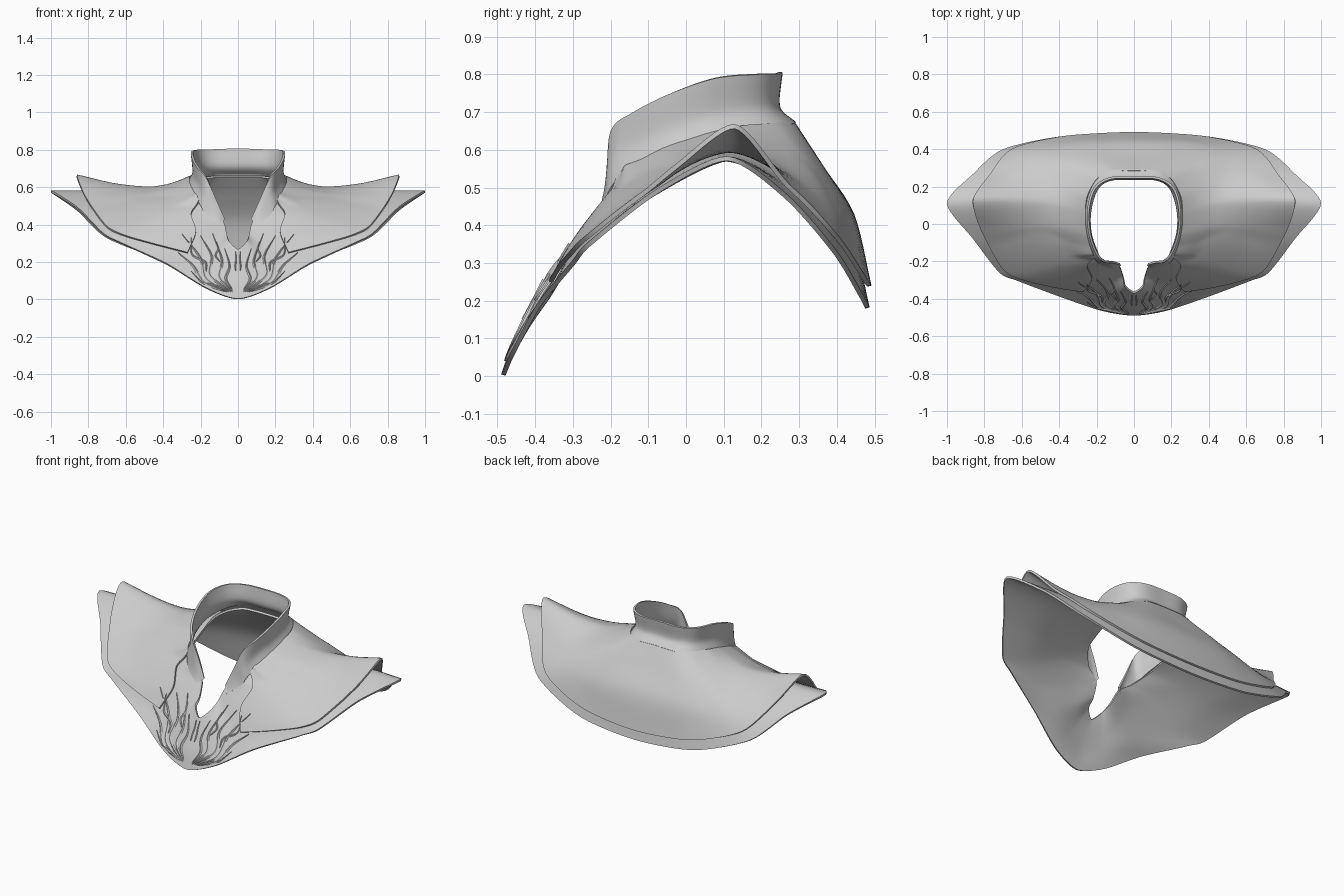
import bpy, math
from mathutils import Vector
from mathutils.bvhtree import BVHTree

grey = bpy.data.materials.new("plain_grey")
grey.diffuse_color = (0.6, 0.6, 0.6, 1)


def spline(pts, steps, ghost_start=None, ghost_end=None, tension=0.45):
    """Smooth curve through the points."""
    p = [Vector(q) for q in pts]
    p = [ghost_start or 2 * p[0] - p[1]] + p + [ghost_end or 2 * p[-1] - p[-2]]
    out = []
    for k in range(1, len(p) - 2):
        m0, m1 = (p[k + 1] - p[k - 1]) * tension, (p[k + 2] - p[k]) * tension
        for s in range(steps):
            t = s / steps
            out.append((2*t**3 - 3*t*t + 1) * p[k] + (t**3 - 2*t*t + t) * m0
                       + (3*t*t - 2*t**3) * p[k + 1] + (t**3 - t*t) * m1)
    return out + [p[-2]]


def flip(v):
    return Vector((-v[0], v[1], v[2]))


def loft(sections, across=6, along=8, tension=0.4):
    """Half surface from cross-sections, ordered front to back."""
    rows = [spline(s, across) for s in sections]
    cols = []
    for j in range(len(rows[0])):
        c = [r[j] for r in rows]
        g0 = flip(c[1]) if abs(c[0].x) < 1e-6 else None
        g1 = flip(c[-2]) if abs(c[-1].x) < 1e-6 else None
        cols.append(spline(c, along, g0, g1, tension))
    n, m = len(cols[0]), len(cols)
    verts = [cols[j][i] for i in range(n) for j in range(m)]
    faces = [(i*m + j, i*m + j + 1, (i+1)*m + j + 1, (i+1)*m + j)
             for i in range(n - 1) for j in range(m - 1)]
    return verts, faces


def add_part(name, verts, faces, thickness=0.0):
    """Mirrored object, thickened towards its inner side."""
    me = bpy.data.meshes.new(name)
    me.from_pydata([tuple(v) for v in verts], [], faces)
    me.materials.append(grey)
    ob = bpy.data.objects.new(name, me)
    bpy.context.collection.objects.link(ob)
    mir = ob.modifiers.new("mirror", 'MIRROR')
    mir.merge_threshold = 0.0005
    if thickness:
        sol = ob.modifiers.new("thickness", 'SOLIDIFY')
        sol.thickness, sol.offset = thickness, -1
    bpy.ops.object.select_all(action='DESELECT')
    ob.select_set(True)
    bpy.context.view_layer.objects.active = ob
    bpy.ops.object.convert(target='MESH')
    bpy.ops.object.shade_smooth_by_angle(angle=math.radians(40))
    return ob


# Lower mantle: sections from the neck opening to the hem, front to back
lower = [
    [(0, -.37, .27), (0, -.405, .20), (0, -.457, .10), (0, -.49, .005)],
    [(.05, -.335, .315), (.09, -.385, .225), (.13, -.43, .135), (.17, -.465, .063)],
    [(.06, -.28, .35), (.16, -.33, .285), (.26, -.37, .215), (.38, -.395, .192)],
    [(.08, -.23, .42), (.22, -.27, .38), (.42, -.31, .315), (.62, -.305, .302)],
    [(.15, -.21, .47), (.32, -.20, .46), (.54, -.24, .388), (.72, -.26, .355)],
    [(.22, -.13, .54), (.42, -.09, .52), (.63, -.09, .49), (.86, -.08, .495)],
    [(.24, .03, .60), (.50, .08, .582), (.75, .11, .582), (1.0, .11, .583)],
    [(.235, .12, .635), (.45, .20, .565), (.65, .26, .51), (.86, .268, .482)],
    [(.20, .20, .65), (.37, .31, .545), (.53, .37, .435), (.70, .40, .332)],
    [(.13, .25, .66), (.21, .34, .55), (.30, .42, .41), (.38, .47, .215)],
    [(0, .26, .66), (0, .345, .555), (0, .432, .415), (0, .487, .182)],
]
low_v, low_f = loft(lower)
add_part("lower_mantle", low_v, low_f, 0.012)

# Upper mantle: open at the front, shorter, with raised shoulder points
upper = [
    [(.21, -.185, .53), (.25, -.215, .45), (.225, -.29, .36), (.27, -.36, .25)],
    [(.215, -.17, .545), (.30, -.20, .47), (.36, -.27, .36), (.44, -.335, .295)],
    [(.22, -.16, .56), (.35, -.17, .495), (.48, -.24, .40), (.62, -.285, .345)],
    [(.235, -.12, .575), (.40, -.10, .53), (.56, -.15, .46), (.71, -.225, .395)],
    [(.25, -.05, .61), (.45, -.01, .575), (.63, -.02, .555), (.82, -.03, .56)],
    [(.26, .06, .645), (.45, .11, .605), (.65, .13, .62), (.86, .13, .668)],
    [(.25, .15, .665), (.43, .21, .585), (.61, .26, .54), (.775, .26, .525)],
    [(.20, .24, .672), (.34, .325, .56), (.49, .385, .45), (.65, .395, .37)],
    [(.12, .28, .678), (.20, .36, .56), (.28, .435, .43), (.36, .47, .27)],
    [(0, .285, .68), (0, .362, .56), (0, .446, .43), (0, .492, .24)],
]
up_v, up_f = loft(upper)
low_tree = BVHTree.FromPolygons(low_v, low_f)
for k, v in enumerate(up_v):            # keep the upper layer clear of the lower
    loc, nrm, _, _ = low_tree.find_nearest(v)
    gap = (v - loc).dot(nrm)
    if gap < 0.015:
        w = v + nrm * (0.015 - gap)
        if abs(v.x) < 1e-6:
            w.x = 0
        up_v[k] = w
add_part("upper_mantle", up_v, up_f, 0.012)

# Standing collar: sections from rim to flared base, front to back
collar = [
    [(.07, -.22, .43), (.085, -.235, .41), (.10, -.25, .395)],
    [(.11, -.21, .52), (.13, -.218, .49), (.17, -.22, .45)],
    [(.17, -.20, .65), (.18, -.20, .57), (.20, -.20, .50)],
    [(.215, -.14, .70), (.21, -.14, .61), (.225, -.155, .545)],
    [(.245, -.04, .75), (.239, -.045, .655), (.258, -.05, .595)],
    [(.25, .08, .79), (.24, .07, .695), (.262, .075, .638)],
    [(.215, .195, .80), (.203, .19, .71), (.222, .215, .66)],
    [(.13, .25, .802), (.13, .243, .715), (.14, .283, .67)],
    [(0, .255, .806), (0, .249, .715), (0, .29, .675)],
]
add_part("collar", *loft(collar, 6, 6, 0.5), 0.012)

# Flame relief on the chest: tapered ridges laid on the surface (x, z paths)
off = len(low_v)
chest = BVHTree.FromPolygons(
    low_v + up_v, low_f + [tuple(i + off for i in f) for f in up_f])


def on_chest(x, z, lift):
    loc, nrm, _, _ = chest.ray_cast(Vector((x, -1, z)), Vector((0, 1, 0)))
    if loc is None:
        loc, nrm, _, _ = chest.find_nearest(Vector((x, -.4, z)))
    return loc + nrm * lift


flames = [
    ([(.012, .15), (.014, .18), (.010, .22), (.012, .255)], .005),
    ([(.03, .05), (.065, .11), (.045, .18), (.07, .27)], .009),
    ([(.03, .04), (.10, .12), (.085, .21), (.135, .35)], .010),
    ([(.04, .04), (.15, .13), (.14, .23), (.20, .34)], .010),
    ([(.05, .04), (.17, .11), (.20, .22), (.30, .35)], .011),
    ([(.06, .04), (.18, .09), (.24, .18), (.32, .25)], .010),
    ([(.08, .045), (.14, .08), (.19, .09), (.25, .15)], .008),
    ([(.095, .20), (.12, .235), (.105, .27), (.115, .31)], .006),
    ([(.17, .15), (.175, .20), (.245, .24), (.25, .33)], .007),
]
fv, ff = [], []
for path, width in flames:
    pts = spline([(x, 0, z) for x, z in path], 6)
    base, last = len(fv), len(pts) - 1
    for i, p in enumerate(pts):
        d = (pts[min(i + 1, last)] - pts[max(i - 1, 0)]).normalized()
        w = width * (0.08 + math.sin(math.pi * (i / last) ** 0.7))
        side = Vector((d.z, 0, -d.x)) * w
        for k, lift in ((1, -.002), (0, .005), (-1, -.002)):
            q = p + side * k
            fv.append(on_chest(q.x, q.z, lift))
    for i in range(last):
        for k in range(2):
            a = base + i * 3 + k
            ff.append((a, a + 3, a + 4, a + 1))
add_part("flame_relief", fv, ff)
